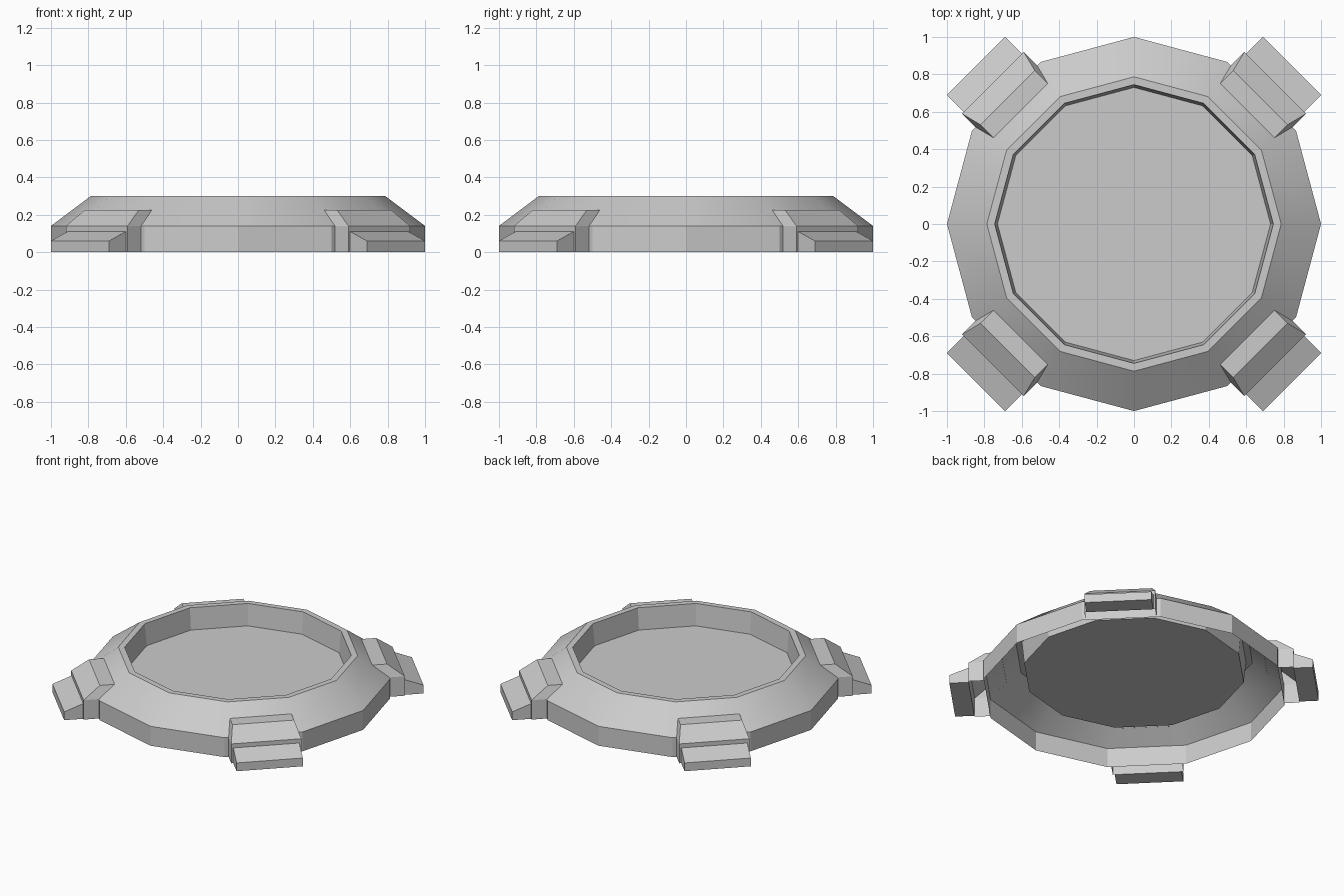
import bpy, bmesh
from math import cos, sin, pi, radians

if "Cube" in bpy.data.objects:
    bpy.data.objects.remove(bpy.data.objects["Cube"])

SIDES = 12


def make_object(name, bm, smooth=False):
    mesh = bpy.data.meshes.new(name)
    bm.to_mesh(mesh)
    bm.free()
    obj = bpy.data.objects.new(name, mesh)
    bpy.context.collection.objects.link(obj)
    if smooth:
        bpy.ops.object.select_all(action='DESELECT')
        obj.select_set(True)
        bpy.context.view_layer.objects.active = obj
        bpy.ops.object.shade_smooth_by_angle(angle=radians(29))
    return obj


def ring_body(name, profile):
    """Open-bottomed shell lathed from (radius, z) points, closed by a floor."""
    bm = bmesh.new()
    rings = [[bm.verts.new((r * cos(2 * pi * i / SIDES), r * sin(2 * pi * i / SIDES), z))
              for i in range(SIDES)] for r, z in profile]
    for low, high in zip(rings, rings[1:]):
        for i in range(SIDES):
            j = (i + 1) % SIDES
            bm.faces.new((low[i], low[j], high[j], high[i]))
    bm.faces.new(rings[-1])
    return make_object(name, bm, smooth=True)


def diagonal_block(name, profile, skipped, angle):
    """Extrude a (distance, z, half width) profile sideways, leaving hidden sides open."""
    c, s = cos(angle), sin(angle)
    bm = bmesh.new()
    left, right = [[bm.verts.new((d * c - k * w * s, d * s + k * w * c, z))
                    for d, z, w in profile] for k in (1, -1)]
    n = len(profile)
    # side walls are split into quads
    for verts, flip in ((left, False), (right, True)):
        quads = [verts] if n == 4 else [[verts[i] for i in q]
                                        for q in ((0, 1, 4, 5), (1, 2, 3, 4))]
        for q in quads:
            bm.faces.new(q[::-1] if flip else q)
    for i in range(n):
        if i not in skipped:
            j = (i + 1) % n
            bm.faces.new((left[j], left[i], right[i], right[j]))
    bm.normal_update()
    bmesh.ops.recalc_face_normals(bm, faces=bm.faces[:])
    return make_object(name, bm)


# Main dish: outer wall, sloped shoulder, rim, recessed floor
ring_body("dish", [(1.0, 0), (1.0, 0.14), (0.787, 0.30), (0.745, 0.30), (0.73, 0.145)])

# Clamp slabs hug the shoulder; feet step down outside them
slab = [(1.068, 0, .233), (1.068, .14, .233), (.955, .225, .205),
        (.856, .225, .205), (.966, .14, .233), (.966, 0, .233)]
foot = [(1.195, 0, .22), (1.195, .06, .22), (1.068, .11, .22), (1.068, 0, .22)]

for k, corner in enumerate(("back_right", "back_left", "front_left", "front_right")):
    a = pi / 4 + k * pi / 2
    diagonal_block("clamp_" + corner, slab, {3, 4, 5}, a)
    diagonal_block("foot_" + corner, foot, {2}, a)
